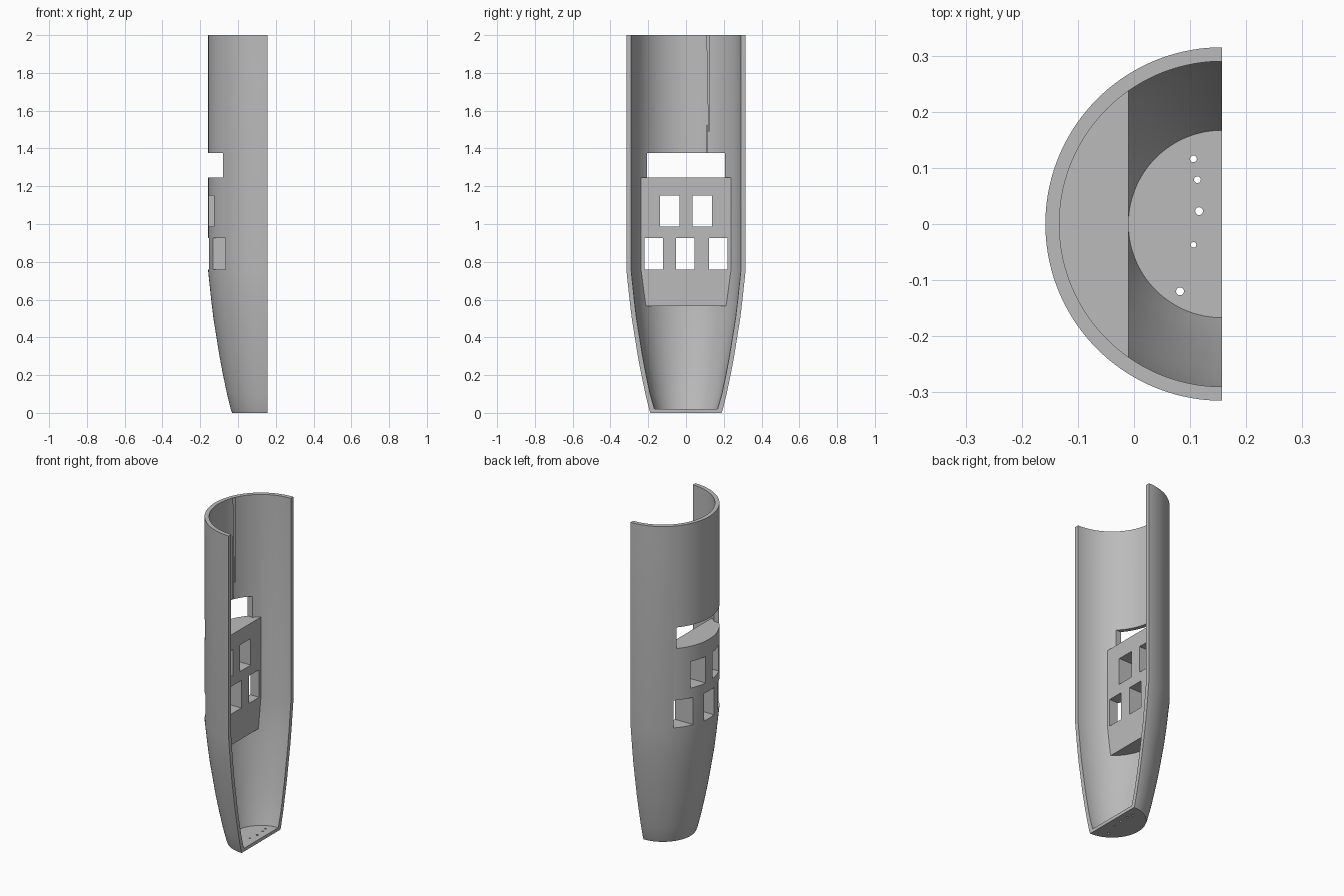
import bpy, bmesh, math
from mathutils import Vector

AXIS = Vector((0.157, 0, 0))
FACE_X = -0.01          # flat inner face of the window block
WALL = 0.025

if "Cube" in bpy.data.objects:
    bpy.data.objects.remove(bpy.data.objects["Cube"])

grey = bpy.data.materials.new("plain_grey")
grey.diffuse_color = (0.5, 0.5, 0.5, 1)
grey.use_nodes = True
grey.node_tree.nodes["Principled BSDF"].inputs["Base Color"].default_value = (0.5, 0.5, 0.5, 1)


def finish(bm, name):
    bmesh.ops.recalc_face_normals(bm, faces=bm.faces)
    mesh = bpy.data.meshes.new(name)
    bm.to_mesh(mesh)
    bm.free()
    mesh.materials.append(grey)
    obj = bpy.data.objects.new(name, mesh)
    bpy.context.collection.objects.link(obj)
    return obj


def half_turn(profile, name, cut_x=None):
    """Sweep a closed (radius, z) outline half way round the axis."""
    bm = bmesh.new()
    verts = [bm.verts.new((AXIS.x, r, z)) for r, z in profile]
    face = bm.faces.new(verts)
    bmesh.ops.spin(bm, geom=[face] + list(face.edges) + verts, cent=AXIS,
                   axis=(0, 0, 1), angle=math.pi, steps=72)
    bmesh.ops.remove_doubles(bm, verts=bm.verts, dist=1e-5)
    bmesh.ops.dissolve_degenerate(bm, edges=bm.edges, dist=1e-5)
    if cut_x is not None:
        cut = bmesh.ops.bisect_plane(bm, geom=bm.verts[:] + bm.edges[:] + bm.faces[:],
                                     plane_co=(cut_x, 0, 0), plane_no=(1, 0, 0),
                                     clear_outer=True)
        rim = [e for e in cut["geom_cut"] if isinstance(e, bmesh.types.BMEdge)]
        bmesh.ops.contextual_create(bm, geom=rim)
    return finish(bm, name)


def box_cutter(name, y0, y1, z0, z1):
    bm = bmesh.new()
    bmesh.ops.create_cube(bm, size=1)
    for v in bm.verts:
        v.co = (-0.3 if v.co.x < 0 else 0.05,
                y0 if v.co.y < 0 else y1,
                z0 if v.co.z < 0 else z1)
    return finish(bm, name)


def hole_cutter(x, y, radius):
    bm = bmesh.new()
    bmesh.ops.create_cone(bm, cap_ends=True, segments=20, radius1=radius,
                          radius2=radius, depth=0.2)
    bmesh.ops.translate(bm, verts=bm.verts, vec=(x, y, 0))
    return finish(bm, "drain_hole_cutter")


def combine(target, other, operation):
    mod = target.modifiers.new(operation.lower(), 'BOOLEAN')
    mod.operation = operation
    mod.solver = 'EXACT'
    mod.object = other
    bpy.context.view_layer.objects.active = target
    bpy.ops.object.modifier_apply(modifier=mod.name)
    bpy.data.objects.remove(other)


# Half shell: straight tube above a tapering foot with a closed floor
taper = [(0.194, 0.015), (0.215, 0.1), (0.236, 0.2), (0.255, 0.3), (0.271, 0.4),
         (0.287, 0.5), (0.299, 0.6), (0.315, 0.75)]
outer = [(0, 0), (0.188, 0)] + taper + [(0.315, 2)]
inner = [(0.29, 2)] + [(r - WALL, z) for r, z in reversed(taper[1:])]
shell = half_turn(outer + inner + [(0.167, 0.02), (0, 0.02)], "half_shell")

# Solid block behind the windows, filling the shell up to a flat face
block = half_turn([(0, 0.567), (0.283, 0.567), (0.303, 0.75), (0.303, 1.245), (0, 1.245)],
                  "window_block", FACE_X)
combine(shell, block, 'UNION')

# Wide slot and two rows of windows
openings = [(-0.207, 0.207, 1.245, 1.375)]
openings += [(y, y + 0.104, 0.987, 1.15) for y in (-0.138, 0.034)]
openings += [(y, y + 0.098, 0.758, 0.927) for y in (-0.221, -0.052, 0.121)]
for opening in openings:
    combine(shell, box_cutter("window_cutter", *opening), 'DIFFERENCE')

# Drain holes in the floor
for x, y, radius in ((0.106, 0.116, 0.006), (0.113, 0.079, 0.006), (0.116, 0.023, 0.007),
                     (0.106, -0.037, 0.005), (0.082, -0.12, 0.007)):
    combine(shell, hole_cutter(x, y, radius), 'DIFFERENCE')

# Smooth curved walls, crisp cut edges
shell.select_set(True)
bpy.context.view_layer.objects.active = shell
bpy.ops.object.shade_smooth_by_angle(angle=math.radians(25))
